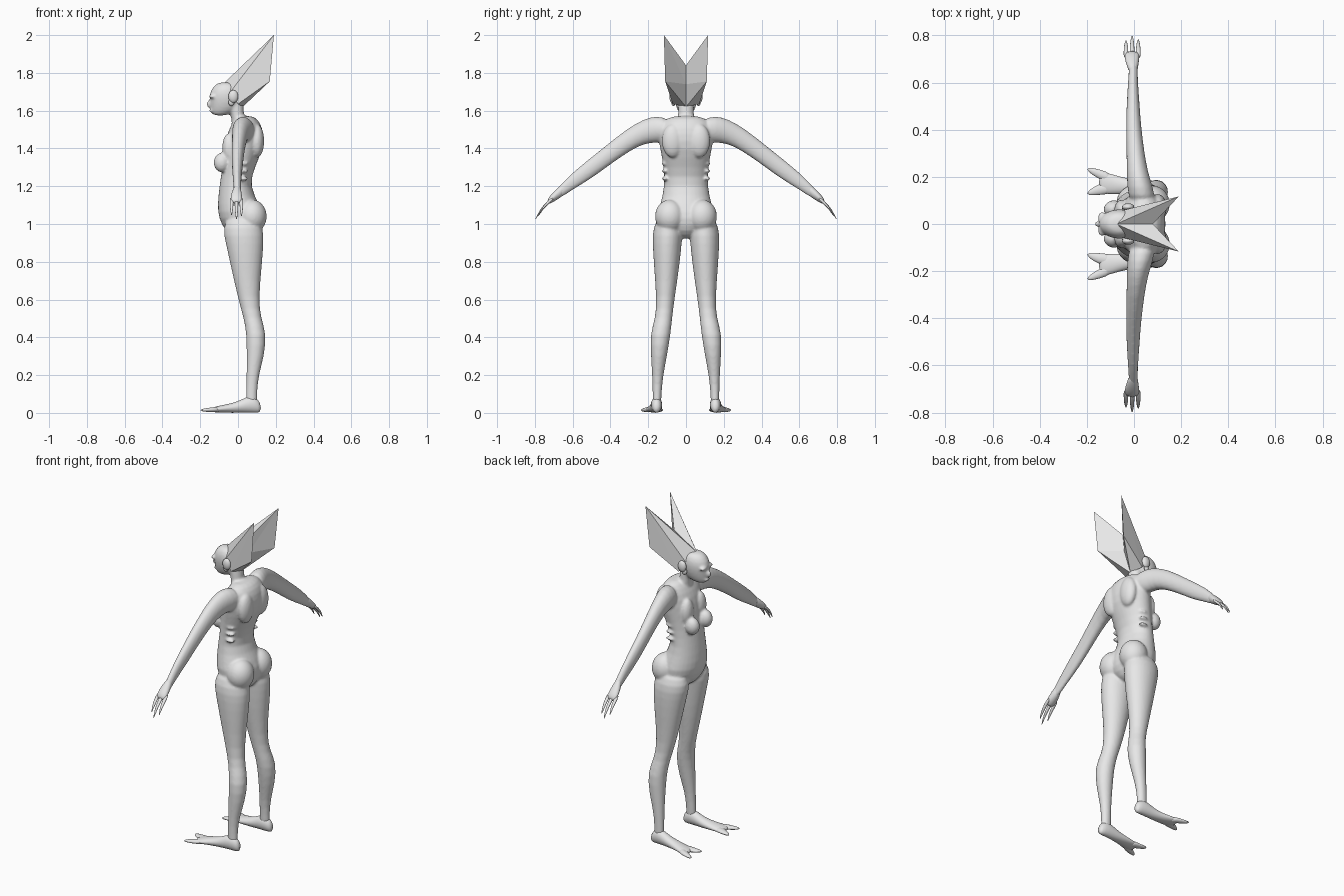
import bpy
import bmesh
from math import sin, cos, pi
from mathutils import Matrix, Vector

cube = bpy.data.objects.get("Cube")
if cube:
    bpy.data.objects.remove(cube, do_unlink=True)

X, Y, Z = 0, 1, 2
BOTH = (1, -1)

skin = bpy.data.materials.new("pale grey skin")
skin.use_nodes = True
skin.diffuse_color = (0.8, 0.8, 0.8, 1)
for node in skin.node_tree.nodes:
    if node.type == 'BSDF_PRINCIPLED':
        node.inputs["Base Color"].default_value = skin.diffuse_color


def loft(bm, axis, rings, sides=(1,), count=16):
    """Skin elliptical rings (position, low a, high a, low b, high b) along an axis."""
    across, up = [i for i in range(3) if i != axis]
    for side in sides:
        loops = []
        for place, a_low, a_high, b_low, b_high in rings:
            loop = []
            for step in range(count):
                angle = 2 * pi * step / count
                co = Vector((0, 0, 0))
                co[axis] = place
                co[across] = (a_low + a_high) / 2 + (a_high - a_low) / 2 * cos(angle)
                co[up] = (b_low + b_high) / 2 + (b_high - b_low) / 2 * sin(angle)
                co.y *= side
                loop.append(bm.verts.new(co))
            loops.append(loop)
        for low, high in zip(loops, loops[1:]):
            for i in range(count):
                j = (i + 1) % count
                bm.faces.new((low[i], low[j], high[j], high[i]))
        bm.faces.new(loops[0])
        bm.faces.new(loops[-1])


def ball(bm, centre, radii, sides=(1,)):
    """Add an ellipsoid, optionally on both sides."""
    for side in sides:
        place = Matrix.Translation((centre[0], centre[1] * side, centre[2]))
        bmesh.ops.create_uvsphere(bm, u_segments=16, v_segments=10, radius=1,
                                  matrix=place @ Matrix.Diagonal((*radii, 1)))


def finish(bm, name, mirror=False, subdivide=0, smooth=True):
    """Turn the bmesh into an object with its modifiers."""
    bmesh.ops.recalc_face_normals(bm, faces=bm.faces[:])
    mesh = bpy.data.meshes.new(name)
    bm.to_mesh(mesh)
    bm.free()
    mesh.materials.append(skin)
    for face in mesh.polygons:
        face.use_smooth = smooth
    obj = bpy.data.objects.new(name, mesh)
    bpy.context.scene.collection.objects.link(obj)
    if mirror:
        mod = obj.modifiers.new("mirror", 'MIRROR')
        mod.use_axis = (False, True, False)
    if subdivide:
        mod = obj.modifiers.new("subdivide", 'SUBSURF')
        mod.levels = mod.render_levels = subdivide
    return obj


# Torso
body = bmesh.new()
torso = [(0.92, 0, .07, .04), (.96, -.07, .12, .1), (1.03, -.105, .14, .16),
         (1.1, -.112, .12, .14), (1.2, -.1, .06, .115), (1.3, -.085, .09, .12),
         (1.4, -.075, .137, .14), (1.48, -.06, .138, .155),
         (1.54, -.03, .12, .13), (1.575, 0, .08, .08)]
loft(body, Z, [(z, front, back, -w, w) for z, front, back, w in torso])

# Breasts, chest, shoulder blades, buttocks and ribs
ball(body, (-.085, .062, 1.325), (.045, .04, .052), BOTH)
ball(body, (-.05, .06, 1.4), (.035, .045, .08), BOTH)
ball(body, (.1, .07, 1.44), (.04, .06, .09), BOTH)
ball(body, (.075, .085, 1.04), (.08, .082, .09), BOTH)
for level in (1.24, 1.28, 1.32):
    ball(body, (.025, .112, level), (.03, .016, .011), BOTH)

# Neck and head
neck = [(1.5, -.04, .05, .06), (1.55, -.03, .035, .043),
        (1.61, -.05, .03, .042), (1.67, -.06, .03, .045)]
head = [(1.572, -.135, -.06, .025), (1.6, -.146, 0, .045), (1.64, -.15, .025, .06),
        (1.69, -.155, .03, .066), (1.73, -.132, .01, .055), (1.752, -.1, -.03, .03)]
for rings in (neck, head):
    loft(body, Z, [(z, front, back, -w, w) for z, front, back, w in rings])
ball(body, (-.15, 0, 1.635), (.018, .013, .02))
ball(body, (-.142, 0, 1.6), (.012, .022, .008))
ball(body, (-.135, .026, 1.675), (.02, .027, .011), BOTH)

# Legs
loft(body, Z, [(1.05, -.05, .1, .05, .14), (.98, -.085, .137, .01, .178),
               (.9, -.067, .138, .022, .178), (.8, -.045, .13, .03, .173),
               (.6, 0, .11, .06, .156), (.5, .03, .123, .073, .163),
               (.42, .044, .152, .08, .192), (.3, .045, .14, .1, .186),
               (.2, .045, .11, .12, .18), (.1, .042, .1, .13, .176),
               (.03, .04, .105, .13, .178)], BOTH)

# Arms
loft(body, Y, [(.08, -.02, .1, 1.43, 1.56), (.16, -.03, .08, 1.43, 1.575),
               (.22, -.032, .06, 1.425, 1.557), (.3, -.032, .045, 1.385, 1.515),
               (.42, -.035, .03, 1.3, 1.42), (.5, -.032, .025, 1.24, 1.355),
               (.6, -.026, .017, 1.18, 1.275), (.66, -.022, .016, 1.14, 1.212),
               (.69, -.02, .014, 1.13, 1.18)], BOTH)

# Fuse the body into one smooth skin
body = finish(body, "body", subdivide=1)
fuse = body.modifiers.new("fuse", 'REMESH')
fuse.mode = 'VOXEL'
fuse.voxel_size = 0.007
fuse.use_smooth_shade = True
relax = body.modifiers.new("relax", 'SMOOTH')
relax.factor = 0.5
relax.iterations = 4

# Hands: palm with three long tapering fingers
hands = bmesh.new()
loft(hands, Y, [(.64, -.02, .014, 1.16, 1.22), (.67, -.03, .018, 1.135, 1.2),
                (.705, -.042, .024, 1.115, 1.168), (.735, -.036, .02, 1.1, 1.13)])
for x, reach in ((-.034, .8), (-.008, 1), (.018, .85)):
    rings = []
    for out, drop, r in ((0, 0, .011), (.04, .03, .011), (.075, .07, .009), (.1, .117, .002)):
        y, z = .7 + out * reach, 1.137 - drop * reach
        rings.append((y, x - r, x + r, z - r, z + r))
    loft(hands, Y, rings, count=8)
finish(hands, "hands", mirror=True, subdivide=1)

# Feet: flat, splayed, each ending in a forked pair of toes
feet = bmesh.new()
loft(feet, X, [(.122, .14, .172, 0, .05), (.09, .126, .184, 0, .09),
               (.04, .125, .188, 0, .085), (0, .125, .19, 0, .06),
               (-.06, .125, .2, 0, .046), (-.12, .126, .222, .002, .034),
               (-.15, .135, .215, .006, .024)])
loft(feet, X, [(-.09, .127, .18, .002, .036), (-.15, .123, .172, .004, .028),
               (-.2, .12, .138, .008, .02)])
loft(feet, X, [(-.09, .165, .213, .002, .036), (-.15, .19, .234, .004, .028),
               (-.2, .225, .242, .008, .02)])
finish(feet, "feet", mirror=True, subdivide=1)

# Ears: a rim with a lobe
ears = bmesh.new()
ball(ears, (-.025, .072, 1.675), (.026, .016, .034))
ball(ears, (-.035, .066, 1.645), (.016, .012, .02))
finish(ears, "ears", mirror=True)

# Crest: two tall swept-back fins with a valley between them
crest = bmesh.new()
points = {
    "brow": (-.075, 0, 1.745), "temple": (-.04, .06, 1.7), "lobe": (0, .07, 1.635),
    "tip": (.19, .117, 2), "corner": (.168, .11, 1.755), "nape": (.025, 0, 1.62),
    "valley": (.08, 0, 1.84), "fold": (.07, 0, 1.74),
}
verts = {key: crest.verts.new(co) for key, co in points.items()}
for face in ("brow valley tip", "brow tip temple", "temple tip lobe", "lobe tip corner",
             "lobe corner nape", "nape corner fold", "corner tip fold", "fold tip valley"):
    crest.faces.new([verts[key] for key in face.split()])
finish(crest, "crest", mirror=True, smooth=False)
